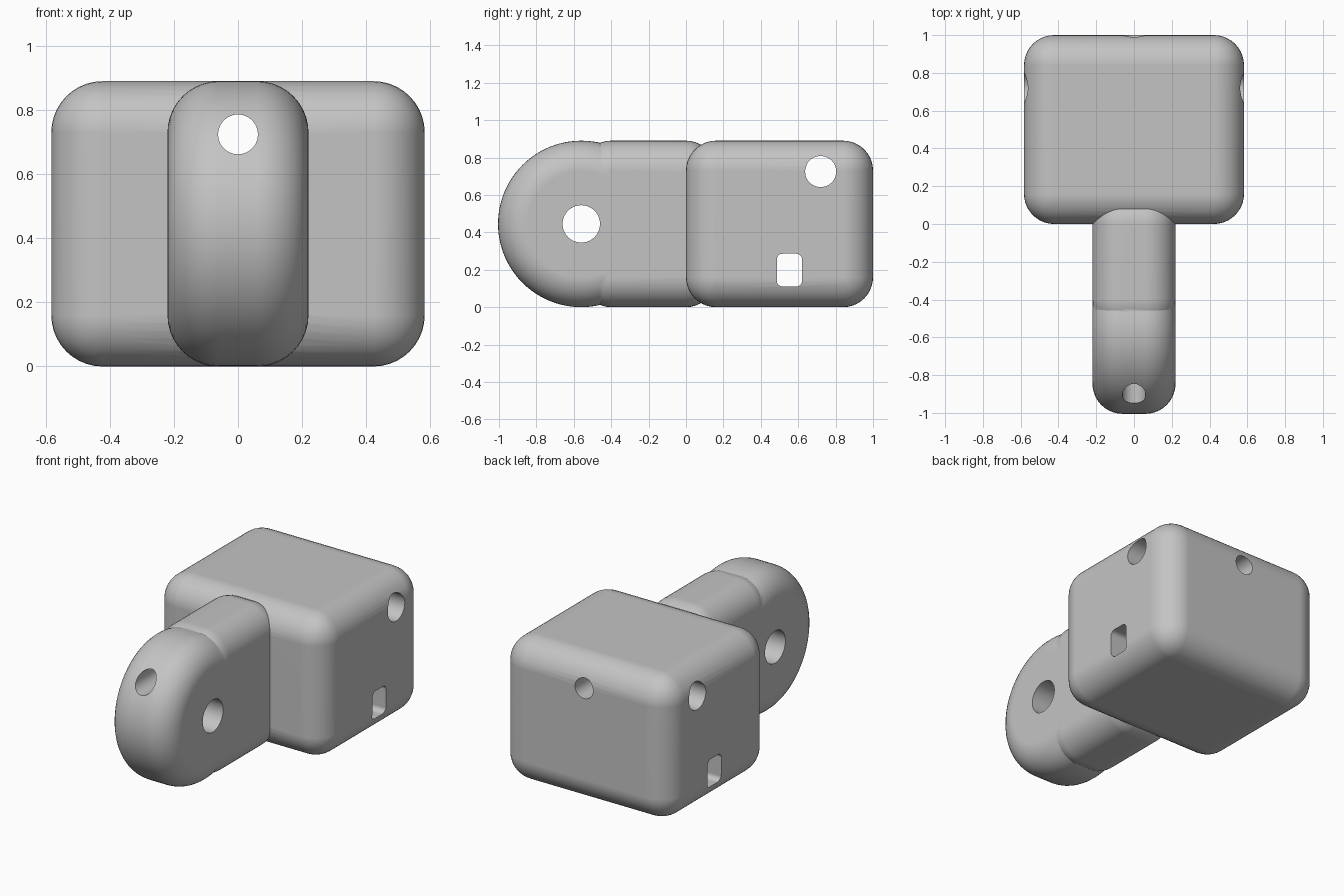
import bpy
import math

# Remove the default cube only
cube = bpy.data.objects.get("Cube")
if cube:
    bpy.data.objects.remove(cube, do_unlink=True)

GREY = (0.55, 0.55, 0.55, 1.0)
grey = bpy.data.materials.new("plain grey")
grey.use_nodes = True
grey.diffuse_color = GREY
grey.node_tree.nodes["Principled BSDF"].inputs["Base Color"].default_value = GREY

HEIGHT = 0.89
MID = HEIGHT / 2
FILLET = 0.16
ARM_WIDTH = 0.44
PIVOT_Y = -0.56


def apply(obj, mod):
    bpy.ops.object.select_all(action='DESELECT')
    bpy.context.view_layer.objects.active = obj
    obj.select_set(True)
    bpy.ops.object.modifier_apply(modifier=mod.name)


def round_edges(obj, width, segments):
    mod = obj.modifiers.new("rounding", 'BEVEL')
    mod.width = width
    mod.segments = segments
    mod.limit_method = 'ANGLE'
    mod.angle_limit = math.radians(40)
    apply(obj, mod)


def finish(name):
    obj = bpy.context.object
    obj.name = name
    bpy.ops.object.transform_apply(location=True, rotation=True, scale=True)
    obj.data.materials.append(grey)
    return obj


def box(name, centre, size):
    bpy.ops.mesh.primitive_cube_add(size=1, location=centre)
    bpy.context.object.scale = size
    return finish(name)


def rod(name, centre, radius, length, axis, sides=48):
    turn = (0, math.pi / 2, 0) if axis == 'X' else (math.pi / 2, 0, 0)
    bpy.ops.mesh.primitive_cylinder_add(vertices=sides, radius=radius, depth=length,
                                        location=centre, rotation=turn)
    return finish(name)


def combine(target, tool, operation):
    mod = target.modifiers.new("combine", 'BOOLEAN')
    mod.operation = operation
    mod.solver = 'EXACT'
    mod.object = tool
    apply(target, mod)
    bpy.data.objects.remove(tool, do_unlink=True)


# Rounded block at the back
body = box("block_with_arm", (0, 0.5, MID), (1.165, 1.0, HEIGHT))
round_edges(body, FILLET, 10)

# Arm reaching forward, rounded at both ends
arm_back = 0.16
arm = box("arm", (0, (PIVOT_Y + arm_back) / 2, MID),
          (ARM_WIDTH, arm_back - PIVOT_Y, HEIGHT))
round_edges(arm, FILLET, 10)

# Round pivot end with a softened rim
pivot = rod("pivot_end", (0, PIVOT_Y, MID), MID, ARM_WIDTH, 'X', 96)
round_edges(pivot, FILLET, 10)

for part in (arm, pivot):
    combine(body, part, 'UNION')

# Through holes: pivot pin, lengthwise bore, crosswise bore, slot
slot = box("slot", (0, 0.553, 0.198), (2, 0.135, 0.175))
round_edges(slot, 0.03, 5)
holes = [
    rod("pin_hole", (0, PIVOT_Y, MID), 0.1, 2, 'X'),
    rod("long_bore", (0, 0, 0.724), 0.062, 3, 'Y'),
    rod("cross_bore", (0, 0.72, 0.725), 0.083, 2, 'X'),
    slot,
]
for hole in holes:
    combine(body, hole, 'DIFFERENCE')

# Smooth fillets with crisp hole rims
bpy.ops.object.select_all(action='DESELECT')
bpy.context.view_layer.objects.active = body
body.select_set(True)
bpy.ops.object.shade_smooth_by_angle(angle=math.radians(30))
weighted = body.modifiers.new("even shading", 'WEIGHTED_NORMAL')
weighted.keep_sharp = True
